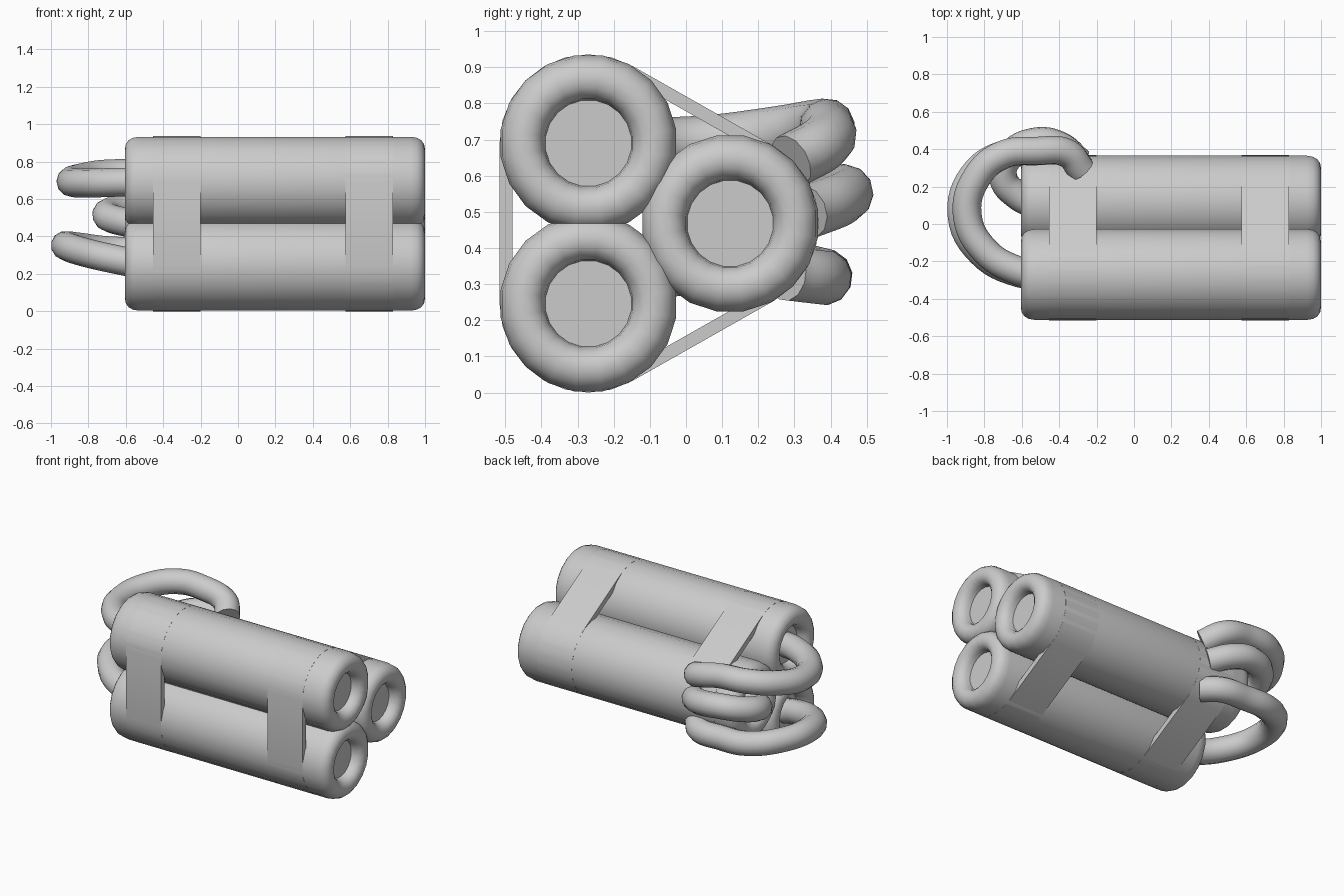
import bpy, bmesh, math
from mathutils import Vector

if "Cube" in bpy.data.objects:
    bpy.data.objects.remove(bpy.data.objects["Cube"])

R = 0.246
X0, X1 = -0.605, 1.0
TUBES = {"upper": (-0.27, 0.69), "lower": (-0.27, 0.246), "rear": (0.122, 0.468)}


def finish(name, bm, angle=40):
    bmesh.ops.recalc_face_normals(bm, faces=bm.faces)
    me = bpy.data.meshes.new(name)
    bm.to_mesh(me)
    bm.free()
    ob = bpy.data.objects.new(name, me)
    bpy.context.collection.objects.link(ob)
    smooth(ob, angle)
    return ob


def smooth(ob, angle):
    bpy.ops.object.select_all(action='DESELECT')
    ob.select_set(True)
    bpy.context.view_layer.objects.active = ob
    bpy.ops.object.shade_smooth_by_angle(angle=math.radians(angle))


# Tubes: rounded rim at each end around a shallow recess with a flat disc
END = [(0.07, 0.120), (0.042, 0.124), (0.02, 0.136), (0.005, 0.155), (0.0, 0.18),
       (0.005, 0.206), (0.02, 0.227), (0.042, 0.240), (0.075, R)]
SIDES = 20


def tube(name, cy, cz):
    profile = [(X0 + d, r) for d, r in END] + [(X1 - d, r) for d, r in reversed(END)]
    bm = bmesh.new()
    rings = []
    for x, r in profile:
        rings.append([bm.verts.new((x, cy + r * math.cos(a), cz + r * math.sin(a)))
                      for a in [(i + 0.5) * math.tau / SIDES for i in range(SIDES)]])
    for a, b in zip(rings, rings[1:]):
        for i in range(SIDES):
            j = (i + 1) % SIDES
            bm.faces.new((a[i], a[j], b[j], b[i]))
    bm.faces.new(rings[0])
    bm.faces.new(rings[-1])
    finish(name, bm)


for key, (y, z) in TUBES.items():
    tube(key + "_tube", y, z)


# Straps: band pulled tight around the bundle
def band_outline(r):
    pts = []
    for key, first, last in (("rear", -60, 60), ("upper", 60, 180), ("lower", 180, 300)):
        cy, cz = TUBES[key]
        for i in range(9):
            a = math.radians(first + (last - first) * i / 8)
            pts.append((cy + r * math.cos(a), cz + r * math.sin(a)))
    return pts


def strap(name, xa, xb):
    bm = bmesh.new()
    loops = [[bm.verts.new((x, y, z)) for y, z in band_outline(r)]
             for x, r in ((xa, R), (xb, R), (xb, 0.21), (xa, 0.21))]
    n = len(loops[0])
    for k in range(4):
        a, b = loops[k], loops[(k + 1) % 4]
        for i in range(n):
            j = (i + 1) % n
            bm.faces.new((a[i], a[j], b[j], b[i]))
    finish(name, bm, 30)


strap("left_strap", -0.455, -0.20)
strap("right_strap", 0.575, 0.83)


# Cables: from each left recess, looping round to the side of the rear tube
def cable(name, points, radius=0.077):
    cu = bpy.data.curves.new(name, 'CURVE')
    cu.dimensions = '3D'
    cu.bevel_depth = radius
    cu.bevel_resolution = 4
    cu.resolution_u = 6
    cu.use_fill_caps = True
    sp = cu.splines.new('BEZIER')
    sp.bezier_points.add(len(points) - 1)
    for bp, p in zip(sp.bezier_points, points):
        bp.co = Vector(p)
        bp.handle_left_type = bp.handle_right_type = 'AUTO'
    ob = bpy.data.objects.new(name, cu)
    bpy.context.collection.objects.link(ob)
    bpy.ops.object.select_all(action='DESELECT')
    ob.select_set(True)
    bpy.context.view_layer.objects.active = ob
    bpy.ops.object.convert(target='MESH')
    smooth(bpy.context.view_layer.objects.active, 50)


cable("upper_cable", [(-0.52, -0.27, 0.69), (-0.62, -0.25, 0.69), (-0.80, -0.14, 0.685),
                      (-0.892, 0.05, 0.69), (-0.84, 0.25, 0.715), (-0.70, 0.37, 0.735),
                      (-0.52, 0.39, 0.73), (-0.36, 0.38, 0.69), (-0.28, 0.29, 0.64)])
cable("middle_cable", [(-0.52, 0.10, 0.468), (-0.62, 0.15, 0.48), (-0.70, 0.25, 0.51),
                       (-0.66, 0.37, 0.54), (-0.53, 0.438, 0.555), (-0.40, 0.42, 0.535),
                       (-0.29, 0.33, 0.50)])
cable("lower_cable", [(-0.52, -0.27, 0.25), (-0.62, -0.26, 0.27), (-0.82, -0.15, 0.315),
                      (-0.922, 0.05, 0.35), (-0.86, 0.26, 0.345), (-0.70, 0.37, 0.325),
                      (-0.52, 0.38, 0.32), (-0.36, 0.365, 0.32), (-0.28, 0.28, 0.33)])
